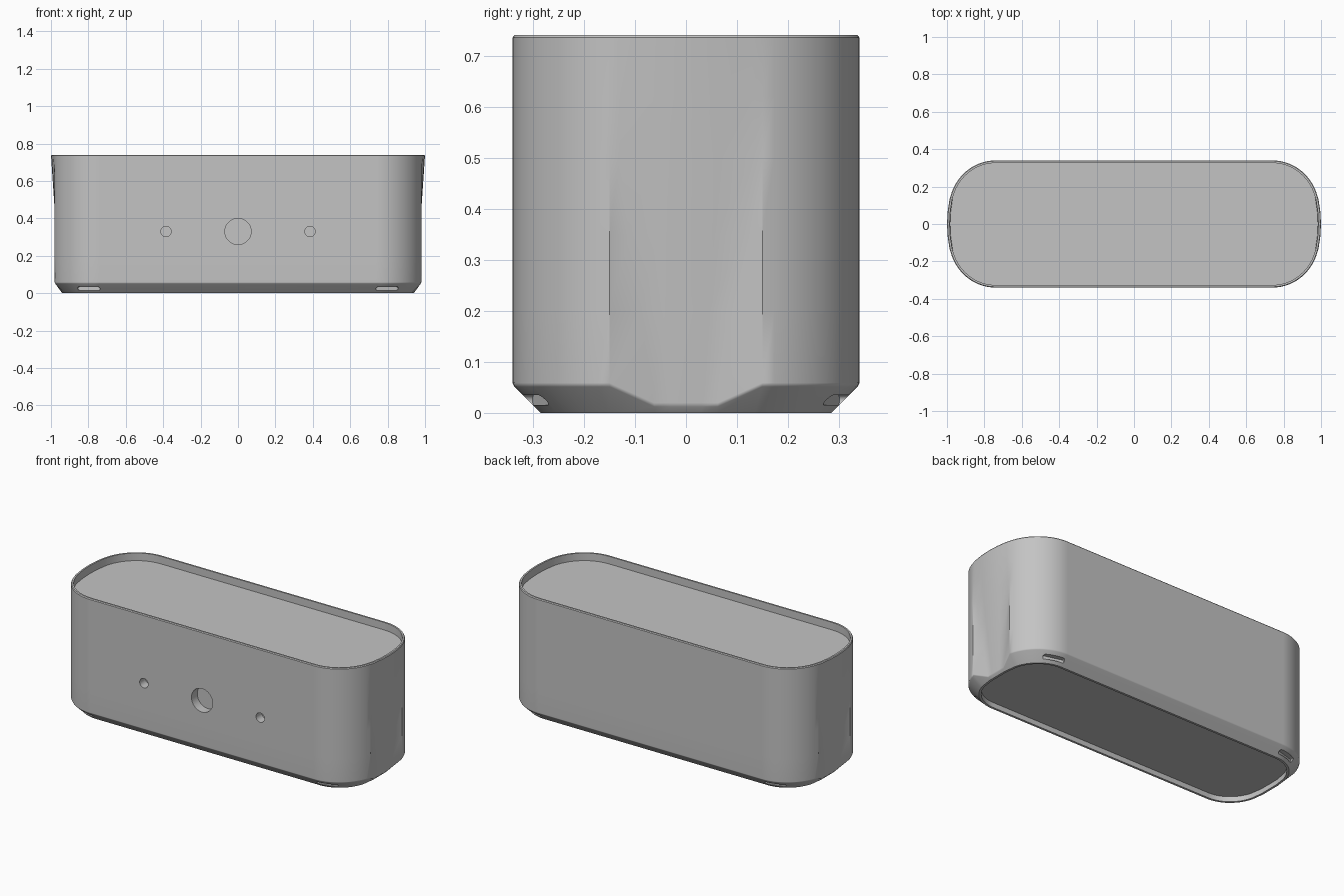
import bpy, bmesh
from math import sin, cos, pi, radians
from mathutils import Matrix

if "Cube" in bpy.data.objects:
    bpy.data.objects.remove(bpy.data.objects["Cube"])

grey = bpy.data.materials.new("plain grey")
grey.use_nodes = True
colour = (0.55, 0.55, 0.55, 1)
grey.diffuse_color = colour
grey.node_tree.nodes["Principled BSDF"].inputs["Base Color"].default_value = colour


def make_object(name, bm):
    bmesh.ops.recalc_face_normals(bm, faces=bm.faces[:])
    mesh = bpy.data.meshes.new(name)
    bm.to_mesh(mesh)
    bm.free()
    mesh.materials.append(grey)
    obj = bpy.data.objects.new(name, mesh)
    bpy.context.collection.objects.link(obj)
    return obj


def ring(arc_inset, arc_z, end_inset, end_z):
    """Rounded outline whose end panels lean in and narrow towards the base."""
    t = end_z / 0.74
    tip = 0.95 + 0.05 * t - end_inset
    edge = 0.95 + 0.037 * t - end_inset
    w = min(0.06 + 0.11 * t, 0.13)
    quarter = [(tip, 0, end_z), (tip - (tip - edge) * 0.25, w / 2, end_z), (edge, w, end_z)]
    # Elliptical corner
    for i in range(15):
        a = radians(15.6 + (90 - 15.6) * i / 14)
        quarter.append((0.74 + (0.25 - arc_inset) * cos(a),
                        0.08 + (0.26 - arc_inset) * sin(a), arc_z))
    half = quarter + [(-x, y, z) for x, y, z in reversed(quarter)]
    return half + [(x, -y, z) for x, y, z in reversed(half[1:-1])]


def prism(name, profile, y0, y1, matrix):
    """Extrude an x-z profile along y."""
    bm = bmesh.new()
    ends = [[bm.verts.new((x, y, z)) for x, z in profile] for y in (y0, y1)]
    n = len(profile)
    for i in range(n):
        j = (i + 1) % n
        bm.faces.new((ends[0][i], ends[0][j], ends[1][j], ends[1][i]))
    for end in ends:
        bm.faces.new(end)
    bm.transform(matrix)
    return make_object(name, bm)


def pill(radius, half_length=0, steps=32):
    points = []
    for i in range(steps):
        a = 2 * pi * (i + 0.5) / steps
        shift = half_length if cos(a) > 0 else -half_length
        points.append((shift + radius * cos(a), radius * sin(a)))
    return points


# Body: underside recess, chamfer, wall, rim and recessed top
levels = [(0.068, 0.03, 0.025, 0.03), (0.068, 0, 0.025, 0), (0.055, 0, 0.012, 0),
          (0.004, 0.051, 0.002, 0.012), (0, 0.059, 0, 0.02)]
levels += [(0, z, 0, z) for z in (0.2, 0.35, 0.5, 0.62, 0.735)]
levels += [(0.004, 0.74, 0.004, 0.74), (0.014, 0.74, 0.014, 0.74), (0.014, 0.695, 0.014, 0.695)]
bm = bmesh.new()
loops = [[bm.verts.new(p) for p in ring(*level)] for level in levels]
for low, high in zip(loops, loops[1:]):
    for i in range(len(low)):
        j = (i + 1) % len(low)
        bm.faces.new((low[i], low[j], high[j], high[i]))
bm.faces.new(loops[0])
bm.faces.new(loops[-1])
body = make_object("body", bm)

# Front holes
cutters = []
for x, radius in ((0, 0.07), (-0.385, 0.028), (0.385, 0.028)):
    cutters.append(prism("hole_cutter", pill(radius, steps=48), -0.4, -0.285,
                         Matrix.Translation((x, 0, 0.33))))

# Four slots in the corner chamfers
for sx in (-1, 1):
    for sy in (-1, 1):
        place = (Matrix.Diagonal((sx, sy, 1, 1)) @ Matrix.Translation((0.8, 0.301, 0.025))
                 @ Matrix.Rotation(radians(-16), 4, "Z"))
        cutters.append(prism("slot_cutter", pill(0.01, 0.052, 16), -0.018, 0.06, place))

bpy.context.view_layer.objects.active = body
for cutter in cutters:
    mod = body.modifiers.new("cut", "BOOLEAN")
    mod.operation = "DIFFERENCE"
    mod.solver = "EXACT"
    mod.object = cutter
    bpy.ops.object.modifier_apply(modifier=mod.name)
    bpy.data.objects.remove(cutter)

# Smooth shading with crisp edges
bpy.ops.object.select_all(action="DESELECT")
body.select_set(True)
bpy.ops.object.shade_smooth_by_angle(angle=radians(32))
weighted = body.modifiers.new("even_shading", "WEIGHTED_NORMAL")
weighted.keep_sharp = True
